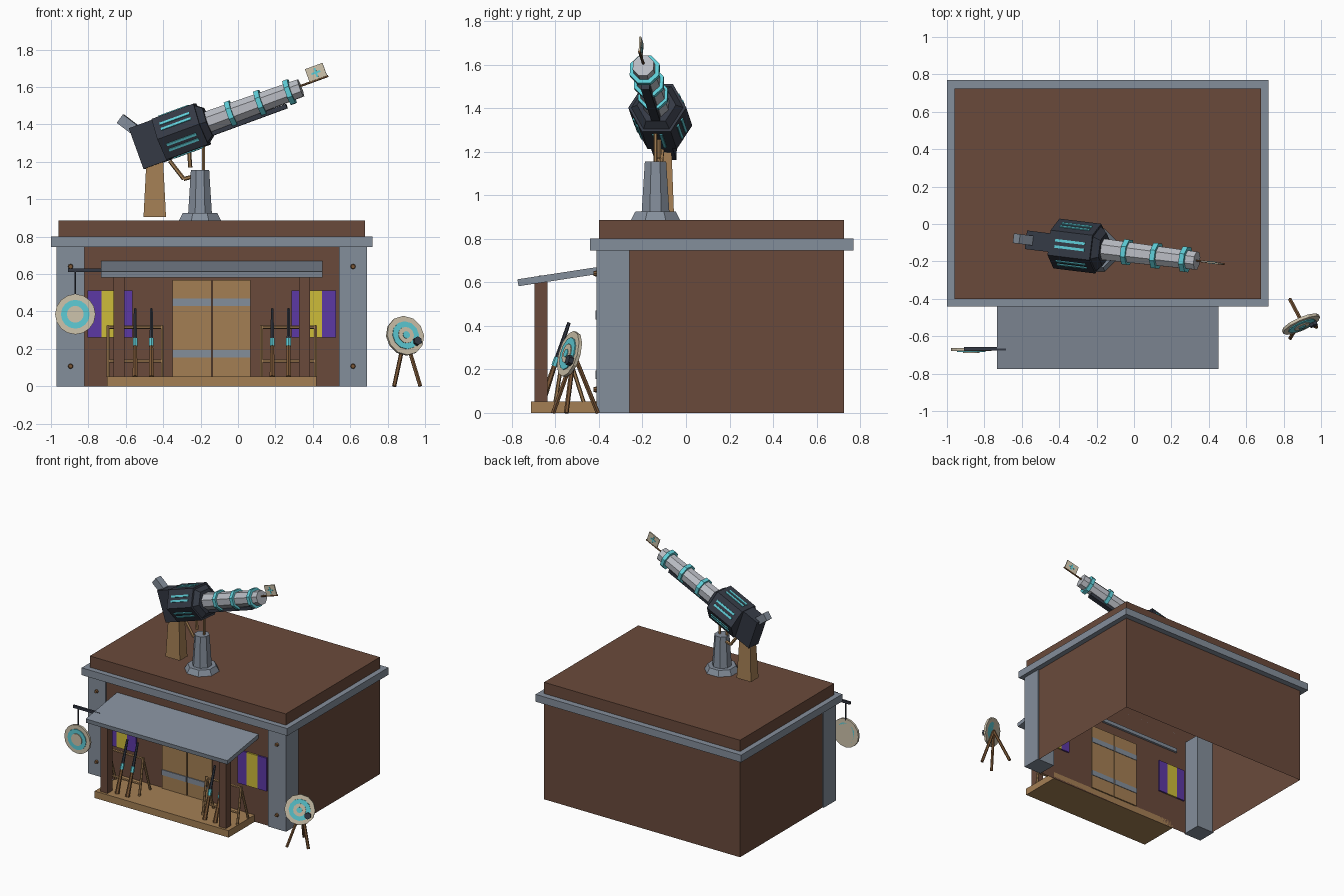
import bpy, bmesh
from math import radians
from mathutils import Matrix, Vector, Quaternion

cube = bpy.data.objects.get("Cube")
if cube:
    bpy.data.objects.remove(cube)


def material(name, r, g, b):
    lin = [((c / 255 + 0.055) / 1.055) ** 2.4 for c in (r, g, b)] + [1]
    m = bpy.data.materials.new(name)
    m.use_nodes = True
    m.diffuse_color = lin
    m.node_tree.nodes["Principled BSDF"].inputs["Base Color"].default_value = lin
    return m


BROWN = material("wall brown", 106, 74, 59)
STEEL = material("steel grey", 132, 142, 155)
TAN = material("tan wood", 164, 127, 84)
WOOD = material("dark wood", 124, 88, 55)
DARK = material("gunmetal", 52, 57, 68)
SILVER = material("silver", 184, 187, 194)
CYAN = material("cyan", 94, 204, 214)
BEIGE = material("beige", 206, 195, 172)
PURPLE = material("purple", 92, 56, 165)
YELLOW = material("yellow", 205, 188, 58)
I = Matrix.Identity(4)


def finish(name, bm, mat, M):
    bmesh.ops.recalc_face_normals(bm, faces=bm.faces)
    me = bpy.data.meshes.new(name)
    bm.to_mesh(me)
    bm.free()
    me.materials.append(mat)
    ob = bpy.data.objects.new(name, me)
    ob.matrix_world = M
    bpy.context.collection.objects.link(ob)
    return ob


def box(name, x, y, z, mat, M=I, open_bottom=False):
    """Box from (low, high) ranges."""
    bm = bmesh.new()
    bmesh.ops.create_cube(bm, size=1)
    for v in bm.verts:
        v.co = [(a + b) / 2 + c * (b - a) for (a, b), c in zip((x, y, z), v.co)]
    if open_bottom:
        low = [f for f in bm.faces if all(v.co.z < z[0] + 0.001 for v in f.verts)]
        bmesh.ops.delete(bm, geom=low, context='FACES_ONLY')
    return finish(name, bm, mat, M)


def rod(name, p, q, r1, r2, mat, n=8, M=I, spin=0):
    """Prism or frustum between two points."""
    p, q = Vector(p), Vector(q)
    d = q - p
    rot = d.to_track_quat('Z', 'Y') @ Quaternion((0, 0, 1), radians(spin))
    bm = bmesh.new()
    bmesh.ops.create_cone(bm, cap_ends=True, segments=n, radius1=r1, radius2=r2,
                          depth=d.length,
                          matrix=Matrix.Translation((p + q) / 2) @ rot.to_matrix().to_4x4())
    return finish(name, bm, mat, M)


# Building shell, corner pillars and ledge
X0, X1, Y0, Y1, MID = -0.96, 0.68, -0.40, 0.725, -0.14
box("building_shell", (X0, X1), (Y0, Y1), (0, 0.885), BROWN, open_bottom=True)
for side, a, b in (("right", X0 - 0.01, -0.82), ("left", 0.54, X1 + 0.01)):
    box(side + "_pillar", (a, b), (-0.41, -0.26), (0, 0.76), STEEL)
    for z in (0.107, 0.64):
        cx = (a + b) / 2
        rod(side + "_pillar_bolt", (cx, -0.4, z), (cx, -0.425, z), 0.016, 0.011, WOOD)
LEDGE = (0.745, 0.80)
box("ledge_front", (-1, 0.72), (-0.44, Y0), LEDGE, STEEL)
box("ledge_back", (-1, 0.72), (Y1, 0.77), LEDGE, STEEL)
box("ledge_right", (-1, X0), (Y0, Y1), LEDGE, STEEL)
box("ledge_left", (X1, 0.72), (Y0, Y1), LEDGE, STEEL)

# Porch and awning
box("porch_floor", (-0.70, 0.42), (-0.713, Y0), (0, 0.052), TAN)
slope = Matrix.Translation((MID, -0.58, 0.627)) @ Matrix.Rotation(radians(8.7), 4, 'X')
box("awning", (-0.592, 0.592), (-0.194, 0.194), (-0.016, 0.016), STEEL, slope)

# Double door with steel bands
for side, a, b in (("right", -0.35, MID - 0.003), ("left", MID + 0.003, 0.068)):
    box(side + "_door", (a, b), (-0.41, -0.39), (0.052, 0.567), TAN)
    for z in (0.155, 0.43):
        box(side + "_door_band", (a, b), (-0.416, -0.386), (z, z + 0.04), STEEL)


def span(s, a, b):
    return sorted((MID + s * a, MID + s * b))


# Posts, windows and weapon racks, mirrored about the door
for s, side in ((-1, "right"), (1, "left")):
    box(side + "_post", span(s, 0.466, 0.526), (-0.695, -0.635), (0.05, 0.605), BROWN)
    for label, a, b, m in (("inner_curtain", 0.425, 0.5, PURPLE),
                           ("pane", 0.5, 0.59, YELLOW),
                           ("outer_curtain", 0.59, 0.665, PURPLE)):
        box(side + "_window_" + label, span(s, a, b), (-0.412, -0.388), (0.262, 0.513), m)
    for a in (0.265, 0.555):
        x = MID + s * a
        rod(side + "_rack_post", (x, -0.6, 0.05), (x, -0.555, 0.325), 0.009, 0.009, TAN, 6)
        rod(side + "_rack_brace", (x, -0.47, 0.05), (x, -0.555, 0.315), 0.009, 0.009, TAN, 6)
    for y, z in ((-0.555, 0.315), (-0.585, 0.135)):
        rod(side + "_rack_rail", (MID + s * 0.265, y, z), (MID + s * 0.555, y, z),
            0.009, 0.009, TAN, 6)
    for a in (0.323, 0.41):
        x = MID + s * a
        foot, tip = Vector((x, -0.66, 0.052)), Vector((x, -0.537, 0.415))
        at = lambda t: foot.lerp(tip, t)
        rod("rifle_stock", at(0), at(0.45), 0.016, 0.011, WOOD, 6)
        rod("rifle_band", at(0.45), at(0.56), 0.014, 0.014, CYAN, 6)
        rod("rifle_barrel", at(0.56), at(1), 0.011, 0.008, DARK, 6)


def target(name, M, n):
    """Round target facing -y."""
    for label, r, y, m in (("board", 0.108, -0.008, BEIGE), ("ring", 0.077, -0.013, CYAN),
                           ("centre", 0.045, -0.017, BEIGE)):
        rod(name + "_" + label, (0, 0.008, 0), (0, y, 0), r, r, m, n, M)


# Hanging target on its bracket
target("hanging_target", Matrix.Translation((-0.87, -0.672, 0.385)), 16)
box("bracket_arm", (-0.91, -0.685), (-0.675, -0.658), (0.612, 0.63), DARK)
rod("bracket_hanger", (-0.87, -0.668, 0.48), (-0.87, -0.668, 0.615), 0.006, 0.006, DARK, 6)

# Standing target on a tripod
lean = (Matrix.Translation((0.893, -0.535, 0.27)) @ Matrix.Rotation(radians(24), 4, 'Z')
        @ Matrix.Rotation(radians(-15), 4, 'X'))
target("standing_target", lean, 12)
rod("standing_target_bullseye", (0, -0.016, 0), (0, -0.021, 0), 0.02, 0.02, CYAN, 12, lean)
rod("standing_target_mark", (0.06, 0, -0.035), (0.06, -0.03, -0.035), 0.024, 0.024, DARK, 6, lean)
for foot in ((0.835, -0.61, 0), (0.975, -0.55, 0), (0.835, -0.405, 0)):
    rod("tripod_leg", foot, (0.893, -0.515, 0.27), 0.011, 0.011, WOOD, 6)

# Pedestal and rear support on the roof
PX, PY = -0.203, -0.14
rod("pedestal_base", (PX, PY, 0.88), (PX, PY, 0.925), 0.125, 0.1, STEEL, 8, spin=22.5)
rod("pedestal_column", (PX, PY, 0.92), (PX, PY, 1.155), 0.069, 0.053, STEEL, 8, spin=22.5)
rod("pedestal_rod", (-0.185, PY, 1.14), (-0.185, PY, 1.3), 0.009, 0.009, TAN, 6)
narrow = Matrix.Translation((-0.445, -0.1, 0)) @ Matrix.Diagonal((1, 0.75, 1, 1))
rod("rear_support", (0, 0, 0.905), (0, 0, 1.25), 0.085, 0.06, TAN, 4, narrow, 45)

# Trigger and guard
guard = [(-0.365, -0.11, 1.205), (-0.29, -0.12, 1.108), (-0.245, -0.125, 1.12)]
for p, q in zip(guard, guard[1:]):
    rod("trigger_guard", p, q, 0.011, 0.011, TAN, 6)
rod("trigger", (-0.255, -0.125, 1.17), (-0.262, -0.125, 1.26), 0.011, 0.011, TAN, 6)

# Big gun, built along local x and then aimed
G = (Matrix.Translation((-0.303, -0.118, 1.361)) @ Matrix.Rotation(radians(-7), 4, 'Z')
     @ Matrix.Rotation(radians(-20), 4, 'Y'))


def lathe(name, a, b, r1, r2, mat, n):
    rod(name, (a, 0, 0), (b, 0, 0), r1, r2, mat, n, G, 180 / n)


lathe("gun_body", -0.12, 0.12, 0.134, 0.134, DARK, 6)
lathe("gun_collar", 0.12, 0.155, 0.12, 0.09, DARK, 6)
lathe("gun_barrel", 0.12, 0.685, 0.062, 0.052, SILVER, 8)
for x in (0.285, 0.453, 0.62):
    lathe("barrel_ring", x - 0.014, x + 0.014, 0.073, 0.073, CYAN, 8)
for k in range(6):
    turn = G @ Matrix.Rotation(radians(60 * k), 4, 'X')
    for y in (-0.017, 0.017):
        box("body_light", (-0.085, 0.085), (y - 0.007, y + 0.007), (0.113, 0.122), CYAN, turn)
box("gun_rear_block", (-0.254, -0.1), (-0.05, 0.05), (-0.12, 0.112), DARK, G)
box("gun_lower_rail", (0.1, 0.58), (-0.02, 0.02), (-0.078, -0.053), DARK, G)
sight = G @ Matrix.Translation((-0.26, 0, 0.14)) @ Matrix.Rotation(radians(57), 4, 'Y')
box("rear_sight", (-0.045, 0.045), (-0.026, 0.026), (-0.028, 0.028), STEEL, sight)

# Muzzle flag with a cyan cross on both faces
rod("flag_rod", (0.67, 0, 0.01), (0.845, 0, 0.01), 0.006, 0.006, WOOD, 6, G)
box("flag", (0.74, 0.84), (-0.004, 0.004), (0.012, 0.086), BEIGE, G)
box("flag_cross_bar", (0.765, 0.815), (-0.006, 0.006), (0.044, 0.054), CYAN, G)
box("flag_cross_upright", (0.785, 0.795), (-0.0062, 0.0062), (0.024, 0.074), CYAN, G)
